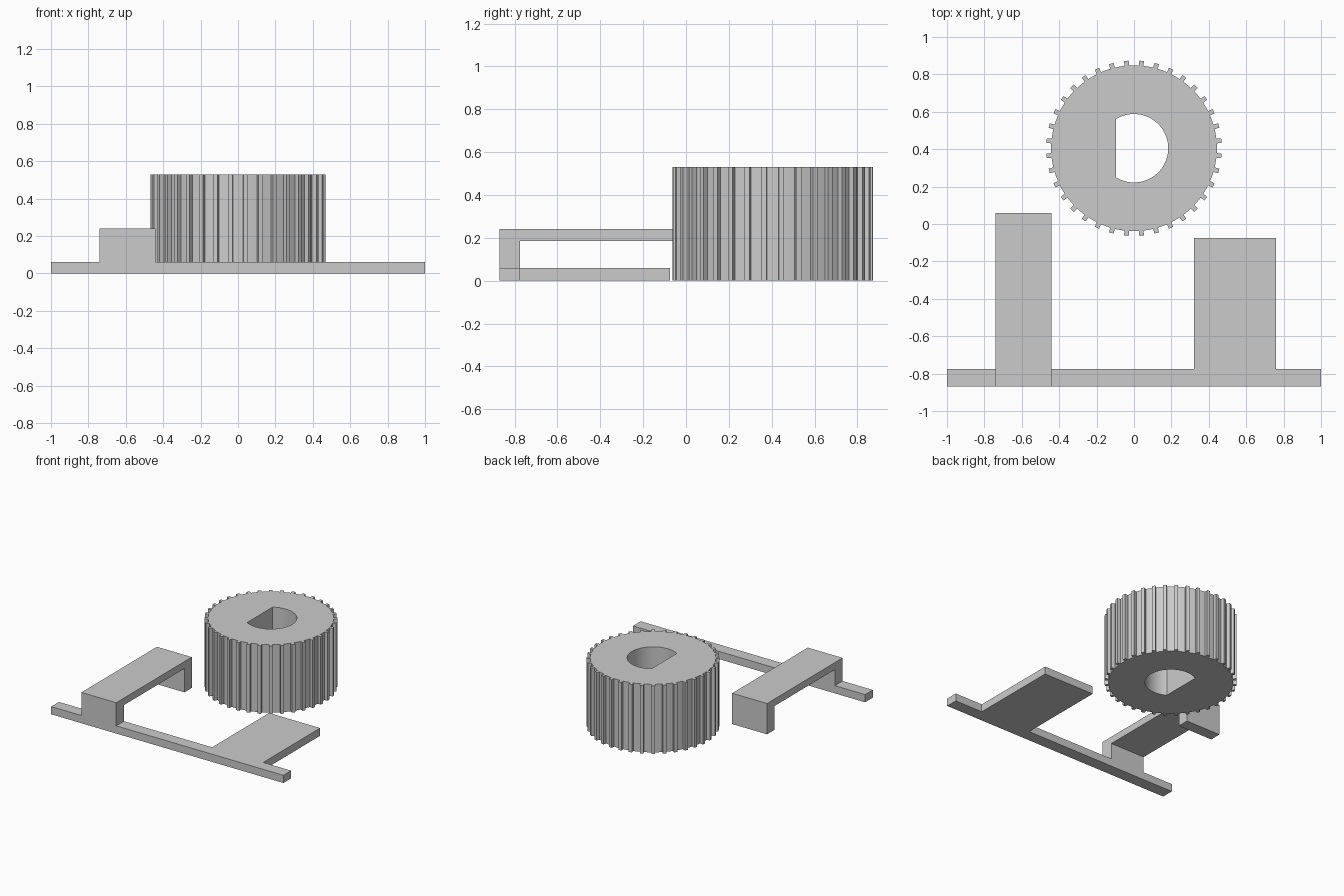
import bpy
import bmesh
import math
from mathutils import Matrix

cube = bpy.data.objects.get("Cube")
if cube:
    bpy.data.objects.remove(cube, do_unlink=True)

grey = bpy.data.materials.new("plain grey")
grey.use_nodes = True
colour = (0.6, 0.6, 0.6, 1)
grey.diffuse_color = colour
grey.node_tree.nodes["Principled BSDF"].inputs["Base Color"].default_value = colour


def extrude_outline(name, loops, depth, matrix=Matrix()):
    """Fill an outer loop (with optional holes) and extrude it along local z."""
    bm = bmesh.new()
    edges = []
    for loop in loops:
        verts = [bm.verts.new((u, v, 0)) for u, v in loop]
        edges += [bm.edges.new((a, b)) for a, b in zip(verts, verts[1:] + verts[:1])]
    if len(loops) == 1:
        bm.faces.new(bm.verts)
    else:
        bmesh.ops.triangle_fill(bm, edges=edges, use_beauty=True)
    caps = bmesh.ops.extrude_face_region(bm, geom=bm.faces[:], use_keep_orig=True)
    top = [g for g in caps["geom"] if isinstance(g, bmesh.types.BMVert)]
    bmesh.ops.translate(bm, verts=top, vec=(0, 0, depth))
    bmesh.ops.transform(bm, verts=bm.verts[:], matrix=matrix)
    bmesh.ops.recalc_face_normals(bm, faces=bm.faces[:])
    mesh = bpy.data.meshes.new(name)
    bm.to_mesh(mesh)
    bm.free()
    mesh.materials.append(grey)
    obj = bpy.data.objects.new(name, mesh)
    bpy.context.collection.objects.link(obj)
    return obj


# Base plate: long front bar with a wide tab behind it
front, bar_back, tab_back = -0.87, -0.775, -0.075
extrude_outline("base_plate", [[
    (-1, front), (1, front), (1, bar_back), (0.76, bar_back),
    (0.76, tab_back), (0.32, tab_back), (0.32, bar_back), (-1, bar_back)]], 0.06)

# Raised bridge: side profile in y and z, extruded along x
to_side = Matrix(((0, 0, 1, -0.74), (1, 0, 0, 0), (0, 1, 0, 0), (0, 0, 0, 1)))
extrude_outline("bridge_arm", [[
    (front, 0.06), (front, 0.24), (0.06, 0.24), (0.06, 0), (-0.03, 0),
    (-0.03, 0.185), (bar_back, 0.185), (bar_back, 0.06)]], 0.3, to_side)

# Toothed wheel with a D-shaped bore
TEETH, ROOT, TIP, HALF = 36, 0.443, 0.469, 0.0125
outline = []
for i in range(TEETH):
    a = math.tau * (i + 0.5) / TEETH
    c, s = math.cos(a), math.sin(a)
    for r, w in ((ROOT, -HALF), (TIP, -HALF), (TIP, HALF), (ROOT, HALF)):
        outline.append((r * c - w * s, r * s + w * c))
    gap = a + math.pi / TEETH
    outline.append((ROOT * math.cos(gap), ROOT * math.sin(gap)))

BORE, FLAT, STEPS = 0.183, -0.095, 48
limit = math.acos(FLAT / BORE)
bore = []
for i in range(STEPS + 1):
    a = limit * (2 * i / STEPS - 1)
    bore.append((BORE * math.cos(a), BORE * math.sin(a)))

wheel = extrude_outline("toothed_wheel", [outline, bore], 0.53,
                        Matrix.Translation((0, 0.405, 0)))
bpy.ops.object.select_all(action="DESELECT")
wheel.select_set(True)
bpy.context.view_layer.objects.active = wheel
bpy.ops.object.shade_smooth_by_angle(angle=math.radians(20))
